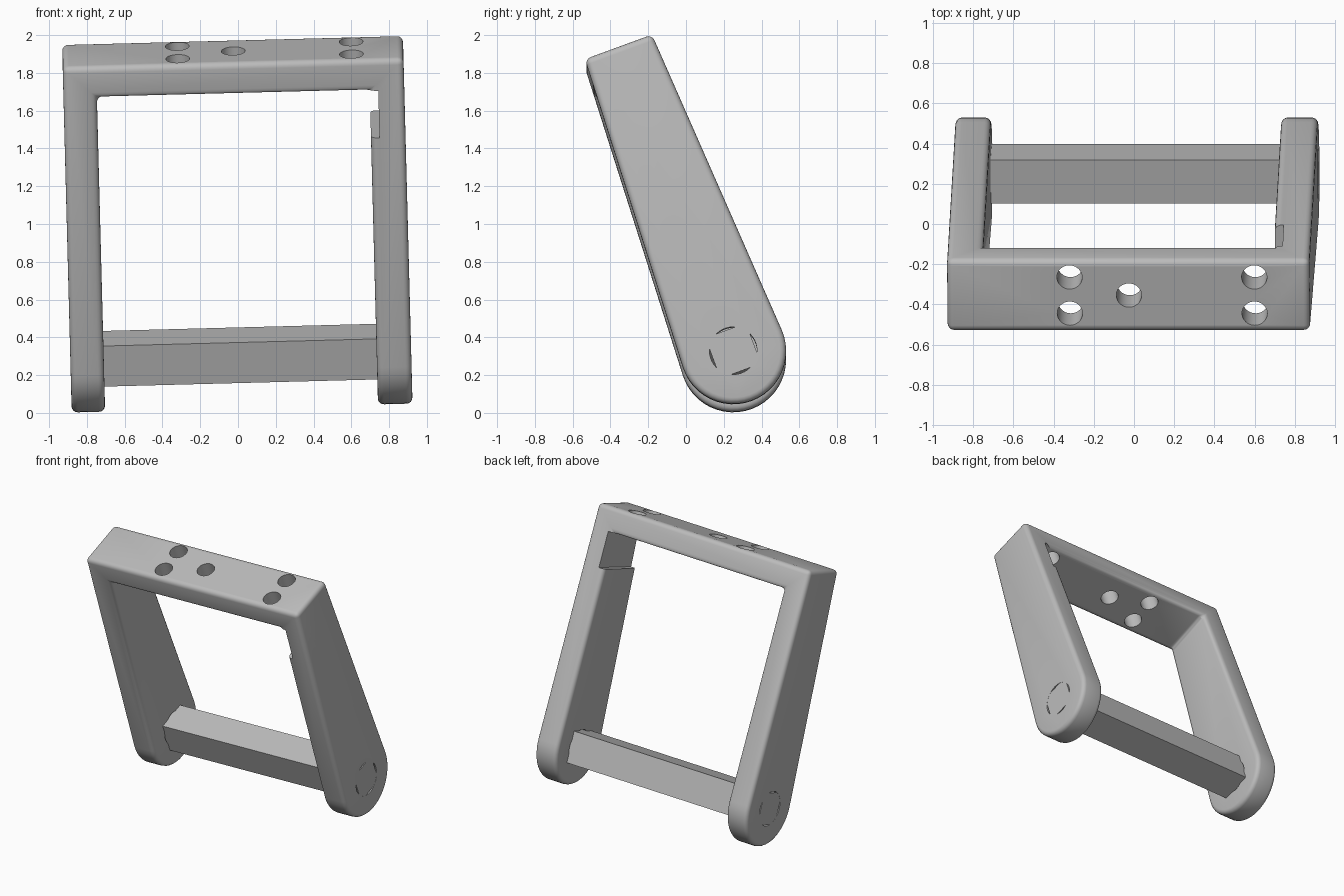
import bpy, bmesh, math
from mathutils import Matrix, Vector

cube = bpy.data.objects.get("Cube")
if cube:
    bpy.data.objects.remove(cube, do_unlink=True)

TILT = Matrix.Rotation(math.radians(-1.5), 4, 'Y')   # whole frame leans sideways
SLOPE = 0.366                                        # pitch of the top plate
X0, X1 = -0.88, 0.925                                # outer sides of the arms
PIVOT = Vector((0.25, 0.305))                        # cross bar centre (y, z)
RADIUS = 0.28

grey = bpy.data.materials.new("plain_grey")
grey.use_nodes = True
colour = (0.5, 0.5, 0.5, 1)
grey.diffuse_color = colour
grey.node_tree.nodes["Principled BSDF"].inputs["Base Color"].default_value = colour


def prism(name, ring, offset):
    """Extrude a ring of points along an offset vector."""
    bm = bmesh.new()
    face = bm.faces.new([bm.verts.new(p) for p in ring])
    made = bmesh.ops.extrude_face_region(bm, geom=[face])["geom"]
    bmesh.ops.translate(bm, vec=offset, verts=[v for v in made if isinstance(v, bmesh.types.BMVert)])
    bmesh.ops.recalc_face_normals(bm, faces=bm.faces)
    mesh = bpy.data.meshes.new(name)
    bm.to_mesh(mesh)
    bm.free()
    obj = bpy.data.objects.new(name, mesh)
    bpy.context.collection.objects.link(obj)
    mesh.materials.append(grey)
    return obj


def circle(centre, axis, radius, sides=40):
    turn = Vector(axis).to_track_quat('Z', 'Y')
    return [Vector(centre) + turn @ Vector((radius * math.cos(a), radius * math.sin(a), 0))
            for a in (2 * math.pi * i / sides for i in range(sides))]


def activate(obj):
    bpy.ops.object.select_all(action='DESELECT')
    obj.select_set(True)
    bpy.context.view_layer.objects.active = obj


def cut(obj, cutter):
    activate(obj)
    mod = obj.modifiers.new("cut", 'BOOLEAN')
    mod.operation, mod.solver, mod.object = 'DIFFERENCE', 'EXACT', cutter
    bpy.ops.object.modifier_apply(modifier=mod.name)
    bpy.data.objects.remove(cutter, do_unlink=True)


def sloped_cutter(name, xa, xb, za, zb):
    """Box running front to back, sheared to follow the top plate."""
    ring = [(x, -1, z - SLOPE) for x, z in ((xa, za), (xb, za), (xb, zb), (xa, zb))]
    return prism(name, ring, (0, 2, 2 * SLOPE))


# Side profile: slanted top edge with tangents down to a round foot
front_top, back_top = Vector((-0.535, 1.85)), Vector((-0.18, 1.98))


def tangent_angle(point, side):
    d = point - PIVOT
    return math.atan2(d.y, d.x) + side * math.acos(RADIUS / d.length)


start = tangent_angle(front_top, 1)
end = tangent_angle(back_top, -1) + 2 * math.pi
steps = 24
outline = [back_top, front_top]
for i in range(steps + 1):
    a = start + (end - start) * i / steps
    outline.append(PIVOT + RADIUS * Vector((math.cos(a), math.sin(a))))
frame = prism("frame", [(X0, p.x, p.y) for p in outline], (X1 - X0, 0, 0))

# Opening between the arms, then rounded edges
cut(frame, sloped_cutter("opening_cutter", -0.703, 0.742, -0.6, 1.861))
bevel = frame.modifiers.new("rounded_edges", 'BEVEL')
bevel.width, bevel.segments = 0.032, 4
bevel.limit_method, bevel.angle_limit = 'ANGLE', math.radians(35)
activate(frame)
bpy.ops.object.modifier_apply(modifier=bevel.name)

# Shallow recess at the top of one arm
cut(frame, sloped_cutter("recess_cutter", 0.65, 0.787, 1.584, 1.862))

# Holes through the top plate
normal = Vector((0, -SLOPE, 1)).normalized()
for x, y in ((-0.27, -0.265), (-0.27, -0.445), (0.025, -0.355), (0.65, -0.265), (0.65, -0.445)):
    top = Vector((x, y, back_top.y + SLOPE * (y - back_top.x)))
    cut(frame, prism("hole_cutter", circle(top + normal * 0.1, normal, 0.063), -normal * 0.4))

# Round sockets for the square bar
cut(frame, prism("socket_cutter", circle((-1.1, *PIVOT), (1, 0, 0), 0.126), (2.2, 0, 0)))

# Square cross bar, ending flush with the arms
bar_ring = []
for i in range(4):
    a = math.radians(20.4 + 45 + 90 * i)
    p = PIVOT + 0.162 * Vector((math.cos(a), math.sin(a)))
    bar_ring.append((X0 + 0.001, p.x, p.y))
cross_bar = prism("cross_bar", bar_ring, (X1 - X0 - 0.002, 0, 0))

for obj in (frame, cross_bar):
    obj.data.transform(TILT)
    activate(obj)
    bpy.ops.object.shade_smooth_by_angle(angle=math.radians(32))
